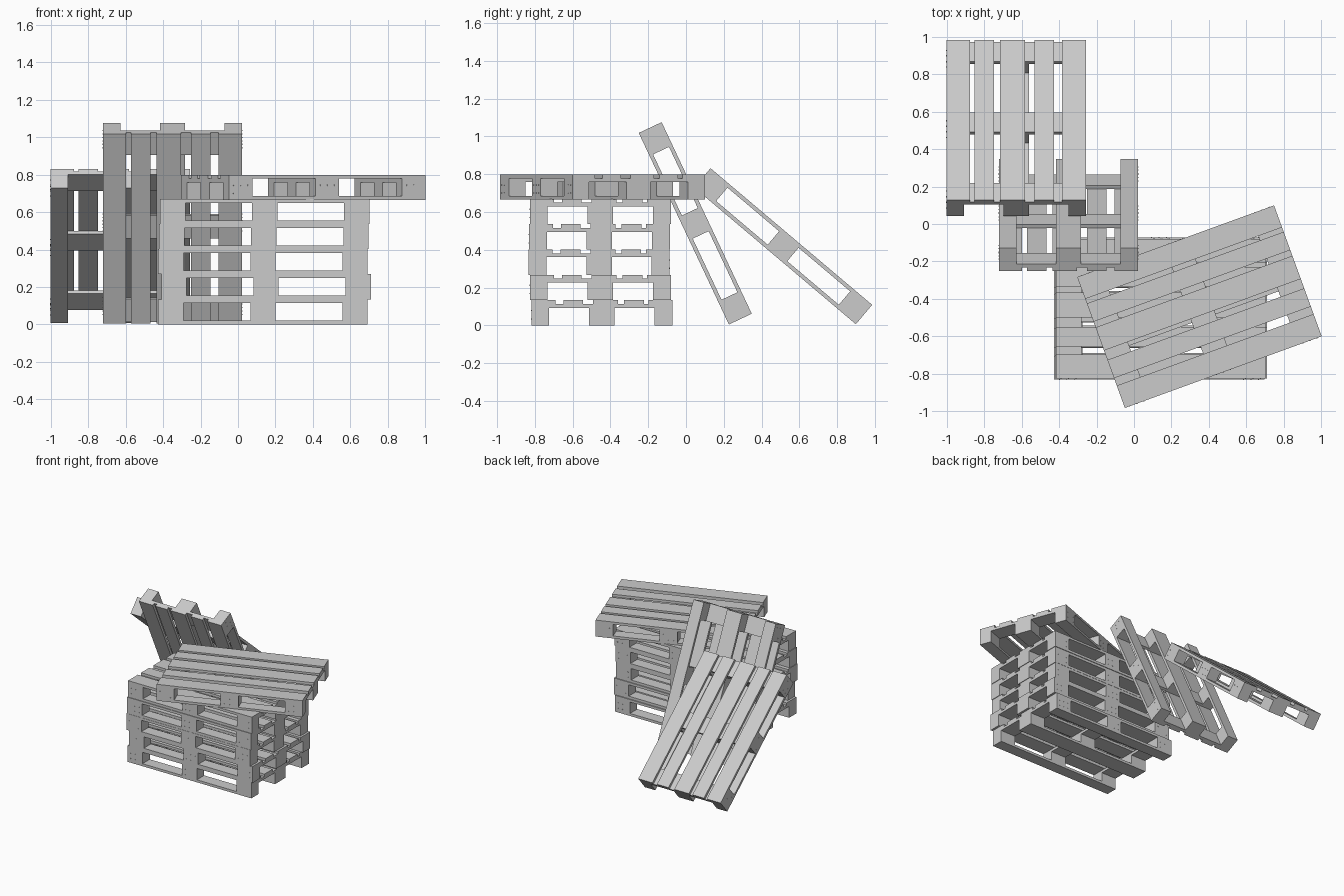
import bpy
import bmesh
import math
from mathutils import Matrix, Vector

cube = bpy.data.objects.get("Cube")
if cube:
    bpy.data.objects.remove(cube, do_unlink=True)

# One grey for all the timber
grey = bpy.data.materials.new("grey_timber")
grey.use_nodes = True
colour = (0.6, 0.6, 0.6, 1)
grey.diffuse_color = colour
grey.node_tree.nodes["Principled BSDF"].inputs["Base Color"].default_value = colour

LENGTH, WIDTH, HEIGHT = 1.12, 0.745, 0.134
PLANK = 0.0205          # board thickness
CROSS = 0.135           # width of cross boards and length of blocks
BASE = -HEIGHT / 2
TOP = HEIGHT / 2


def box(bm, centre, size):
    place = Matrix.Translation(centre) @ Matrix.Diagonal((*size, 1))
    bmesh.ops.create_cube(bm, size=1, matrix=place)


def nail(bm, x, y, z):
    side = math.copysign(1, y)
    place = Matrix.Translation((x, y + side * 0.001, z)) @ Matrix.Rotation(math.pi / 2, 4, "X")
    bmesh.ops.create_cone(bm, cap_ends=True, segments=6, radius1=0.003,
                          radius2=0.003, depth=0.002, matrix=place)


def pallet_mesh():
    bm = bmesh.new()
    columns = [k * (LENGTH - CROSS) / 2 for k in (-1, 0, 1)]
    edge = 0.094
    rows = [(-(WIDTH - edge) / 2, edge), (0, CROSS), ((WIDTH - edge) / 2, edge)]
    block_height = HEIGHT - 3 * PLANK
    block_z = BASE + PLANK + block_height / 2

    # Bottom runners and the blocks standing on them
    for y, width in rows:
        box(bm, (0, y, BASE + PLANK / 2), (LENGTH, width, PLANK))
        for x in columns:
            box(bm, (x, y, block_z), (CROSS, width, block_height))

    # Cross boards
    for x in columns:
        box(bm, (x, 0, TOP - PLANK * 1.5), (CROSS, WIDTH, PLANK))

    # Deck boards, unevenly spaced
    for y, width in ((-0.309, 0.127), (-0.151, 0.104), (0.02, 0.132),
                     (0.17, 0.104), (0.31, 0.125)):
        box(bm, (0, y, TOP - PLANK / 2), (LENGTH, width, PLANK))

    # Nail heads on the outer faces of the edge blocks
    for side in (-1, 1):
        for x in columns:
            for dx in (-0.04, 0, 0.04):
                for dz in (-0.022, 0.022):
                    nail(bm, x + dx, side * WIDTH / 2, block_z + dz)

    mesh = bpy.data.meshes.new("pallet")
    bm.to_mesh(mesh)
    bm.free()
    mesh.materials.append(grey)
    return mesh


pallet = pallet_mesh()


def place_pallet(name, centre, matrix):
    obj = bpy.data.objects.new(name, pallet)
    bpy.context.collection.objects.link(obj)
    obj.matrix_world = Matrix.Translation(centre) @ matrix


def leaning(along, normal):
    # Orientation from the length direction and the deck direction
    x = Vector(along).normalized()
    z = Vector(normal).normalized()
    return Matrix((x, z.cross(x), z)).transposed().to_4x4()


# Stack of slightly shifted pallets
shifts = [(0.133, -0.445), (0.15, -0.453), (0.133, -0.46), (0.138, -0.458), (0.143, -0.453)]
for i, (x, y) in enumerate(shifts):
    place_pallet(f"stacked_pallet_{i + 1}", (x, y, HEIGHT * (i + 0.5)), Matrix.Identity(4))

# Turned pallet on top of the stack
place_pallet("turned_top_pallet", (0.35, -0.442, HEIGHT * 5.5 - 0.005),
             Matrix.Rotation(math.radians(20), 4, "Z"))

# Two pallets leaning behind the stack
steep = math.radians(64.8)
c, s = math.cos(steep), math.sin(steep)
place_pallet("steep_leaning_pallet", (-0.35, 0.049, 0.54), leaning((0, -c, s), (0, -s, -c)))
low = math.radians(40.2)
c, s = math.cos(low), math.sin(low)
place_pallet("low_leaning_pallet", (-0.63, 0.514, 0.419), leaning((0, c, -s), (0, s, c)))
